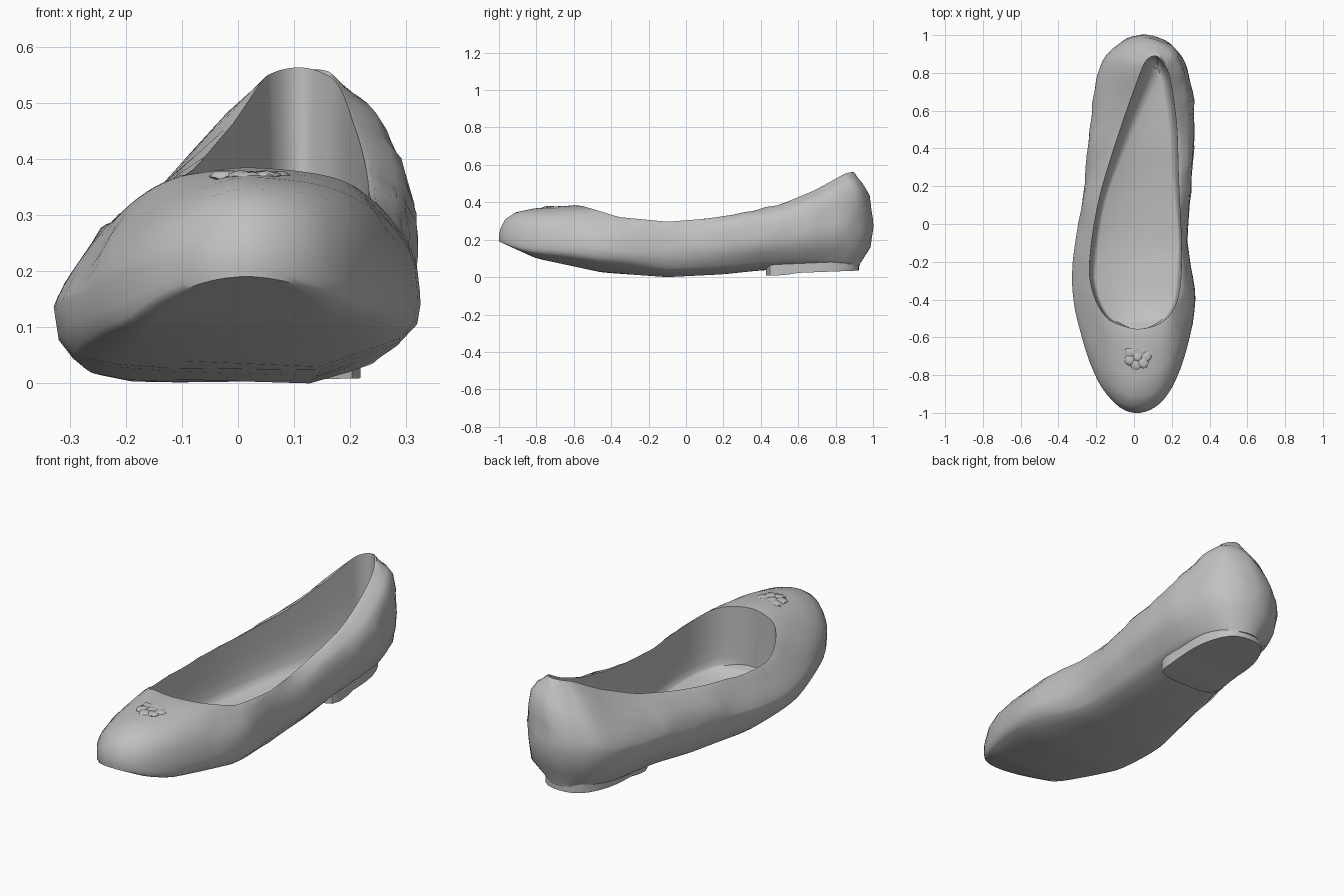
import bpy, bmesh, math
from mathutils import Vector, noise

old = bpy.data.objects.get("Cube")
if old:
    bpy.data.objects.remove(old, do_unlink=True)

grey = bpy.data.materials.new("soft grey")
grey.use_nodes = True
grey.diffuse_color = (0.53, 0.53, 0.53, 1)
bsdf = grey.node_tree.nodes["Principled BSDF"]
bsdf.inputs["Base Color"].default_value = (0.53, 0.53, 0.53, 1)
bsdf.inputs["Roughness"].default_value = 0.7


def lerp(a, b, t):
    return a + (b - a) * t


def ramp(value, start, end):
    return min(max((value - start) / (end - start), 0), 1)


def graph(keys):
    """Piecewise value along the length of the shoe."""
    def value(y):
        if y <= keys[0][0]:
            return keys[0][1]
        for (a, u), (b, v) in zip(keys, keys[1:]):
            if y <= b:
                return lerp(u, v, (y - a) / (b - a))
        return keys[-1][1]
    return value


def closed_curve(points, steps=5):
    """Smooth closed curve through the control points."""
    p = [Vector(q) for q in points]
    n, out = len(p), []
    for i in range(n):
        a, b, c, d = p[i - 1], p[i], p[(i + 1) % n], p[(i + 2) % n]
        for s in range(steps):
            t = s / steps
            out.append(b + (c - a) * t / 2 + (a * 2 - b * 5 + c * 4 - d) * t * t / 2
                       + (b * 3 - a - c * 3 + d) * t ** 3 / 2)
    return out


def build(name, rings, angle=40):
    """Loft closed rings and close both ends with strips across the width."""
    bm = bmesh.new()
    loops = [[bm.verts.new(v) for v in ring] for ring in rings]
    n = len(loops[0])
    for lo, hi in zip(loops, loops[1:]):
        for i in range(n):
            j = (i + 1) % n
            bm.faces.new((lo[i], lo[j], hi[j], hi[i]))
    for loop in (loops[0], loops[-1]):
        for i in range(n // 2):
            quad = [loop[i], loop[i + 1], loop[-i - 1], loop[-i % n]]
            bm.faces.new(list(dict.fromkeys(quad)))
    bmesh.ops.recalc_face_normals(bm, faces=bm.faces)
    return finish(name, bm, angle)


def finish(name, bm, angle):
    mesh = bpy.data.meshes.new(name)
    bm.to_mesh(mesh)
    bm.free()
    obj = bpy.data.objects.new(name, mesh)
    bpy.context.collection.objects.link(obj)
    mesh.materials.append(grey)
    bpy.ops.object.select_all(action="DESELECT")
    obj.select_set(True)
    bpy.context.view_layer.objects.active = obj
    bpy.ops.object.shade_smooth_by_angle(angle=math.radians(angle))


# Outlines run from the back of the heel, down the +x side, round the toe and back
outer = closed_curve([
    (.07, 1), (.2, .95), (.28, .82), (.32, .6), (.308, .25), (.285, -.1),
    (.325, -.4), (.265, -.71), (.165, -.92), (.03, -1), (-.1, -.95), (-.215, -.78),
    (-.31, -.46), (-.325, -.2), (-.27, .15), (-.235, .5), (-.185, .82), (-.07, .97)])
opening = closed_curve([
    (.11, .89), (.15, .86), (.19, .77), (.225, .53), (.235, .25), (.25, -.1),
    (.245, -.32), (.21, -.45), (.14, -.525), (.03, -.555), (-.07, -.535), (-.15, -.49),
    (-.215, -.37), (-.235, -.2), (-.185, .13), (-.08, .48), (.03, .79), (.065, .865)])

# Heights and widths along the length
sole_z = graph([(-1, .19), (-.8, .1), (-.45, .025), (-.1, .0), (.2, .015), (.43, .04), (1, .065)])
side_z = graph([(-1, .23), (-.6, .16), (-.25, .13), (.3, .18), (1, .27)])
rim_z = graph([(-.555, .385), (-.47, .36), (-.36, .325), (-.1, .3), (.1, .315), (.3, .345),
               (.5, .39), (.7, .475), (.83, .55), (.89, .57)])
sole_width = graph([(-1, 1), (-.5, .95), (-.1, .87), (.2, .78), (.5, .7), (1, .68)])


def rim_height(b):
    return rim_z(b.y) - .25 * max(-b.x - .1, 0) * ramp(b.y, 0, -.3)


def sole_point(p, width=1.0):
    y = p.y if p.y < .3 else lerp(.3, .93, (p.y - .3) / .7)
    x = lerp(.03 * (p.y + 1), p.x, sole_width(p.y) * width)
    roll = .35 * max(x - .14, 0) + .2 * max(-x - .18, 0)
    return Vector((x, y, sole_z(y) + roll * ramp(p.y, -1, -.8)))


def rumple(v):
    """Soft creases, stronger toward the back."""
    strength = lerp(.002, .01, ramp(v.y, -.6, .3))
    return v + noise.noise_vector(v * 12) * strength


def upper_point(a, b, f, g):
    """f moves from the side outline to the opening, g from side height to rim."""
    back = .8 * ramp(b.y, .1, .6) * ramp(b.x, .16, .06)
    front = ramp(b.y, .3, 0) * ramp(b.y, -.55, -.42) * (.95 if b.x < 0 else .45)
    instep = .7 * ramp(b.x, 0, -.15)
    g = lerp(g, f ** .85, max(back, front, instep))
    p = a.lerp(b, f)
    return Vector((p.x, p.y, lerp(side_z(a.y), rim_height(b), g)))


def lower_point(a, b):
    """Rounded turn from the sole up to the widest line."""
    low, high = sole_point(a), upper_point(a, b, 0, 0)
    p = low.lerp(high, .75)
    p.z = lerp(low.z, high.z, .45)
    return p


def inner_point(a, b, f, h):
    """Lining that drops from the opening and rounds into the insole."""
    p = a.lerp(b, lerp(1, f, ramp(b.y, -.55, -.2)))
    return Vector((p.x, p.y, lerp(sole_z(p.y) + .045, rim_height(b), h)))


pairs = list(zip(outer, opening))

# Shoe body: sole, rounded upper, rim, lining and insole in one shell
rings = [[sole_point(p, width) for p in outer] for width in (.45, .75, .95)]
rings.append([sole_point(p) + Vector((0, 0, .01)) for p in outer])
rings.append([rumple(lower_point(a, b)) for a, b in pairs])
for f, g in [(0, 0), (.02, .2), (.07, .5), (.2, .75), (.42, .88), (.7, .94), (.9, .99)]:
    rings.append([rumple(upper_point(a, b, f, g)) for a, b in pairs])
for f, h in [(1, .985), (1.01, .85), (1.03, .6), (1.07, .35), (1.15, .14), (1.28, .03), (1.45, 0)]:
    rings.append([inner_point(a, b, f, h) for a, b in pairs])
build("shoe_body", rings, 55)

# Low heel block under the back of the sole, deepest along its front edge
heel_outline = closed_curve([(.05 + .165 * s, y) for s, y in [
    (0, .925), (.6, .89), (.95, .76), (1, .6), (.93, .45), (0, .43),
    (-.93, .45), (-1, .6), (-.95, .76), (-.6, .89)]], 3)
heel_bottom = graph([(.43, .008), (.53, .01), (.58, .022), (.92, .035)])
build("heel_block", [
    [Vector((p.x, p.y, heel_bottom(p.y))) for p in heel_outline],
    [Vector((p.x, p.y, sole_z(p.y) + .025)) for p in heel_outline]], 30)

# Crumpled rosette on the toe
bm = bmesh.new()
for k in range(8):
    turn = k * math.tau / 7
    reach = .045 if k < 7 else 0
    petal = bmesh.ops.create_icosphere(bm, subdivisions=2, radius=.03)["verts"]
    for v in petal:
        v.co.z *= .35
        v.co += noise.noise_vector(v.co * 60 + Vector((k, 0, 0))) * .005
        v.co += Vector((.02 + math.cos(turn) * reach, -.7 + math.sin(turn) * reach, .369))
finish("toe_rosette", bm, 35)
